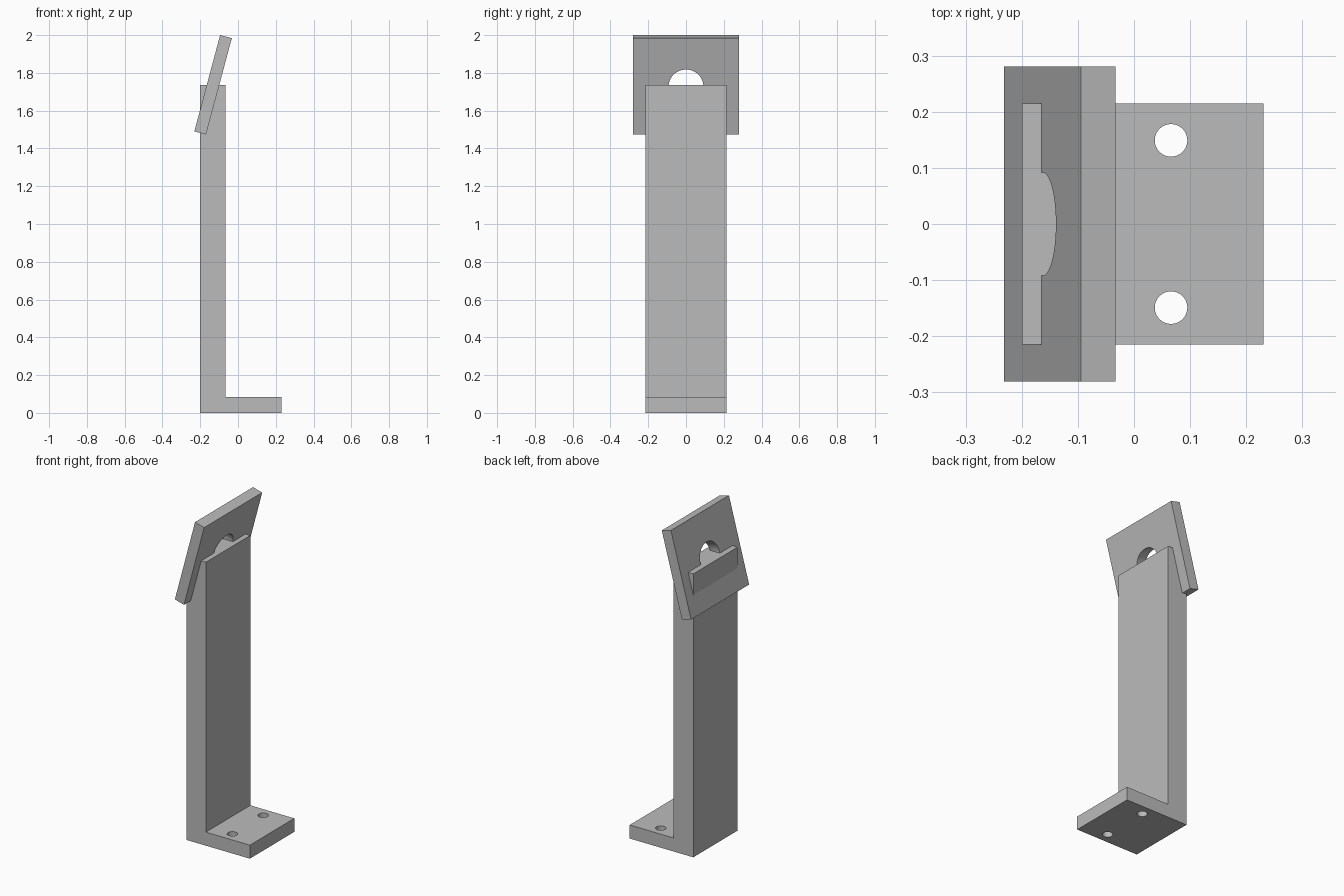
import bpy, bmesh, math
from mathutils import Matrix

cube = bpy.data.objects.get("Cube")
if cube:
    bpy.data.objects.remove(cube, do_unlink=True)

grey = bpy.data.materials.new("plain_grey")
grey.use_nodes = True
GREY = (0.5, 0.5, 0.5, 1)
grey.diffuse_color = GREY
grey.node_tree.nodes["Principled BSDF"].inputs["Base Color"].default_value = GREY


def make_object(name, bm):
    bmesh.ops.recalc_face_normals(bm, faces=bm.faces)
    mesh = bpy.data.meshes.new(name)
    bm.to_mesh(mesh)
    bm.free()
    mesh.materials.append(grey)
    obj = bpy.data.objects.new(name, mesh)
    bpy.context.collection.objects.link(obj)
    return obj


def extrude_profile(name, points, half_width):
    """Extrude an x-z outline along y, centred on y = 0."""
    bm = bmesh.new()
    face = bm.faces.new([bm.verts.new((x, -half_width, z)) for x, z in points])
    result = bmesh.ops.extrude_face_region(bm, geom=[face])
    moved = [v for v in result["geom"] if isinstance(v, bmesh.types.BMVert)]
    bmesh.ops.translate(bm, verts=moved, vec=(0, 2 * half_width, 0))
    return make_object(name, bm)


def drill(target, name, radius, matrix):
    """Cut a round hole along the local z axis of the matrix."""
    bm = bmesh.new()
    bmesh.ops.create_cone(bm, cap_ends=True, segments=64, radius1=radius,
                          radius2=radius, depth=0.3, matrix=matrix)
    cutter = make_object(name, bm)
    cutter.hide_render = True
    cutter.hide_viewport = True
    cutter.display_type = 'WIRE'
    mod = target.modifiers.new(name, 'BOOLEAN')
    mod.operation = 'DIFFERENCE'
    mod.solver = 'EXACT'
    mod.object = cutter


# L-shaped upright with foot
back, front, toe = -0.2, -0.067, 0.231
foot_height, post_height = 0.083, 1.737
bracket = extrude_profile("upright_and_foot", [
    (back, 0), (toe, 0), (toe, foot_height), (front, foot_height),
    (front, post_height), (back, post_height)], 0.215)

# Screw holes in the foot
for side, y in (("left_side", -0.149), ("right_side", 0.149)):
    drill(bracket, "foot_hole_cutter_" + side, 0.029,
          Matrix.Translation((0.066, y, 0)))

# Tilted plate crossing the top of the upright
tilt = Matrix.Translation((-0.132, 0, post_height)) @ Matrix.Rotation(math.radians(15), 4, 'Y')
bm = bmesh.new()
bmesh.ops.create_cube(bm, size=1, matrix=tilt @ Matrix.Diagonal((0.064, 0.562, 0.528, 1)))
plate = make_object("tilted_plate", bm)

# Round opening through the plate
drill(plate, "plate_hole_cutter", 0.092, tilt @ Matrix.Rotation(math.radians(90), 4, 'Y'))

# Keep flat faces crisp while rounding the hole walls
bpy.ops.object.select_all(action='DESELECT')
for obj in (bracket, plate):
    obj.select_set(True)
    bpy.context.view_layer.objects.active = obj
    for mod in list(obj.modifiers):
        bpy.ops.object.modifier_apply(modifier=mod.name)
    bpy.ops.object.shade_smooth_by_angle(angle=math.radians(30))
    obj.select_set(False)

# Cutters are no longer needed
for obj in list(bpy.data.objects):
    if "hole_cutter" in obj.name:
        bpy.data.objects.remove(obj, do_unlink=True)
